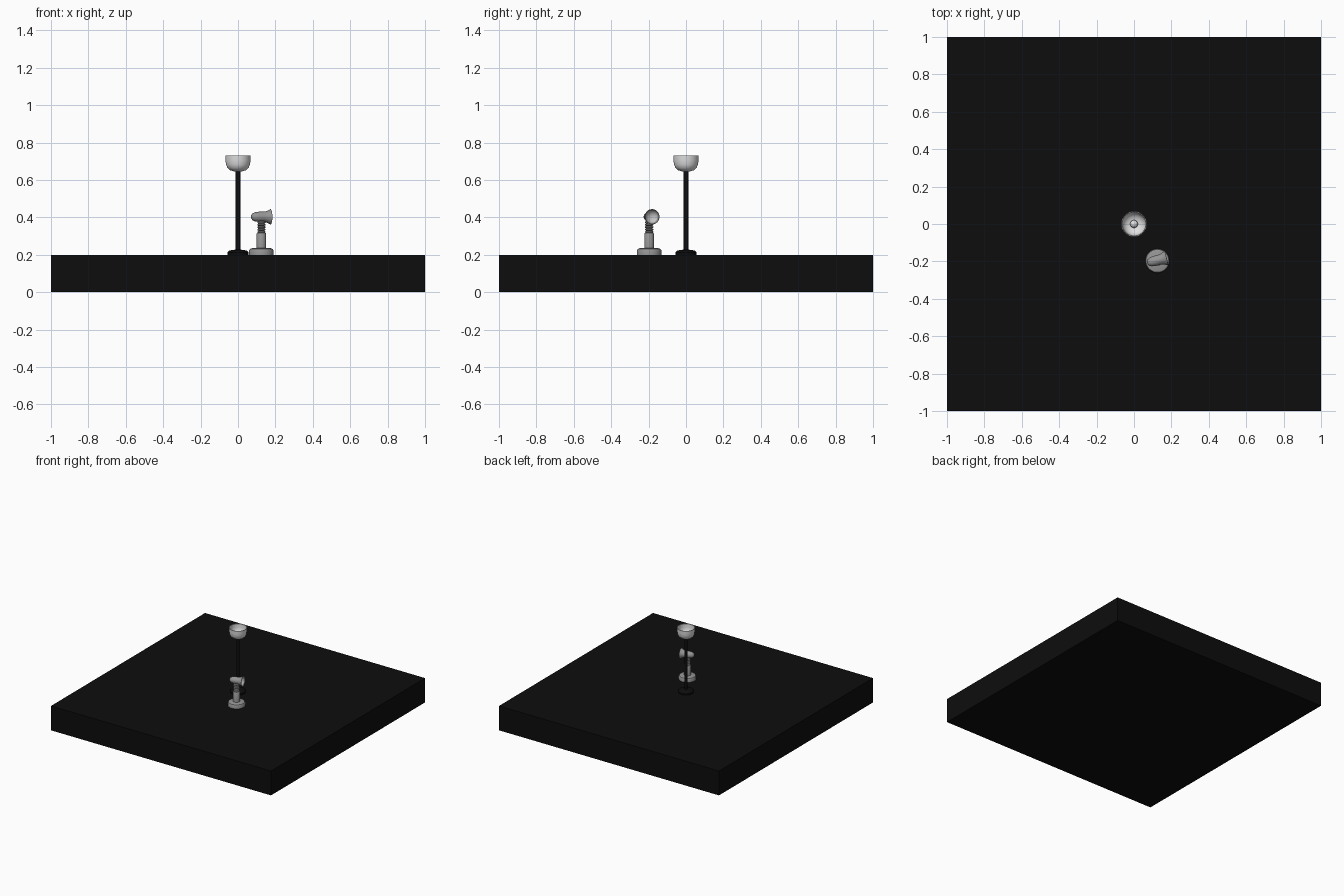
import bpy, bmesh, math
from mathutils import Matrix, Vector

if "Cube" in bpy.data.objects:
    bpy.data.objects.remove(bpy.data.objects["Cube"])


def material(name, c):
    m = bpy.data.materials.new(name)
    m.diffuse_color = (c, c, c, 1)
    m.use_nodes = True
    m.node_tree.nodes["Principled BSDF"].inputs["Base Color"].default_value = m.diffuse_color
    return m


BLACK = material("matte black", 0.004)
WHITE = material("frosted white", 0.75)
GREY = material("mid grey", 0.30)
PALE = material("pale reflector", 0.55)


def finish(name, bm, mat, matrix=Matrix(), smooth=True):
    bmesh.ops.recalc_face_normals(bm, faces=bm.faces)
    me = bpy.data.meshes.new(name)
    bm.to_mesh(me)
    bm.free()
    me.materials.append(mat)
    ob = bpy.data.objects.new(name, me)
    ob.matrix_world = matrix
    bpy.context.collection.objects.link(ob)
    if smooth:
        bpy.ops.object.select_all(action='DESELECT')
        ob.select_set(True)
        bpy.context.view_layer.objects.active = ob
        bpy.ops.object.shade_smooth_by_angle(angle=math.radians(40))
    return ob


def lathe(name, profile, mat, matrix=Matrix(), n=40):
    """Spin (radius, height) points around local z."""
    bm = bmesh.new()
    vs = [bm.verts.new((r, 0, z)) for r, z in profile]
    edges = [bm.edges.new(p) for p in zip(vs, vs[1:])]
    bmesh.ops.spin(bm, geom=vs + edges, cent=(0, 0, 0), axis=(0, 0, 1),
                   angle=2 * math.pi, steps=n, use_duplicate=False)
    bmesh.ops.remove_doubles(bm, verts=bm.verts, dist=1e-5)
    return finish(name, bm, mat, matrix)


# Slab
bm = bmesh.new()
bmesh.ops.create_cube(bm, size=1, matrix=Matrix.Translation((0, 0, 0.1)) @ Matrix.Diagonal((2, 2, 0.2, 1)))
finish("slab", bm, BLACK, smooth=False)

# Tall lamp: foot, pole, open bowl shade, bulb
lathe("lamp_foot", [(0, 0.2), (0.056, 0.2), (0.057, 0.212), (0.05, 0.221),
                    (0.03, 0.226), (0, 0.228)], BLACK)
lathe("lamp_pole", [(0, 0.22), (0.013, 0.22), (0.013, 0.652), (0, 0.652)], BLACK)
lathe("lamp_shade", [(0, 0.644), (0.02, 0.645), (0.042, 0.652), (0.056, 0.664),
                     (0.064, 0.682), (0.067, 0.705), (0.068, 0.731), (0.063, 0.731),
                     (0.062, 0.705), (0.059, 0.685), (0.051, 0.67), (0.038, 0.66),
                     (0.02, 0.654), (0, 0.653)], WHITE)
lathe("lamp_bulb", [(0, 0.65)] + [(0.021 * math.sin(math.pi * i / 10),
                                  0.676 - 0.021 * math.cos(math.pi * i / 10))
                                  for i in range(1, 10)] + [(0, 0.697)], WHITE, n=24)

# Small spotlight: base, post, ribbed neck
spot = Matrix.Translation((0.125, -0.197, 0))
lathe("spot_base", [(0, 0.2), (0.065, 0.2), (0.065, 0.224), (0.061, 0.231),
                    (0.05, 0.235), (0, 0.236)], GREY, spot)
lathe("spot_post", [(0, 0.23), (0.026, 0.23), (0.026, 0.312), (0.023, 0.317), (0, 0.317)], GREY, spot)
neck = [(0, 0.315)]
for i in range(5):
    z = 0.315 + i * 0.013
    neck += [(0.016, z), (0.022, z + 0.004), (0.022, z + 0.009), (0.016, z + 0.013)]
lathe("spot_neck", neck + [(0, 0.381)], GREY, spot, n=28)

# Spotlight head: rounded back, flared rim, turned slightly to +y
aim = Vector((math.cos(0.25), math.sin(0.25), 0))
head = Matrix.Translation((0.07, -0.208, 0.403)) @ aim.to_track_quat('Z', 'Y').to_matrix().to_4x4()
lathe("spot_head", [(0, 0), (0.010, 0.002), (0.018, 0.008), (0.024, 0.02), (0.027, 0.04),
                    (0.027, 0.07), (0.030, 0.085), (0.036, 0.098), (0.041, 0.107),
                    (0.038, 0.108), (0.032, 0.1)], GREY, head)
lathe("spot_reflector", [(0.038, 0.108), (0.033, 0.099), (0.026, 0.090),
                         (0.015, 0.083), (0, 0.081)], PALE, head)
